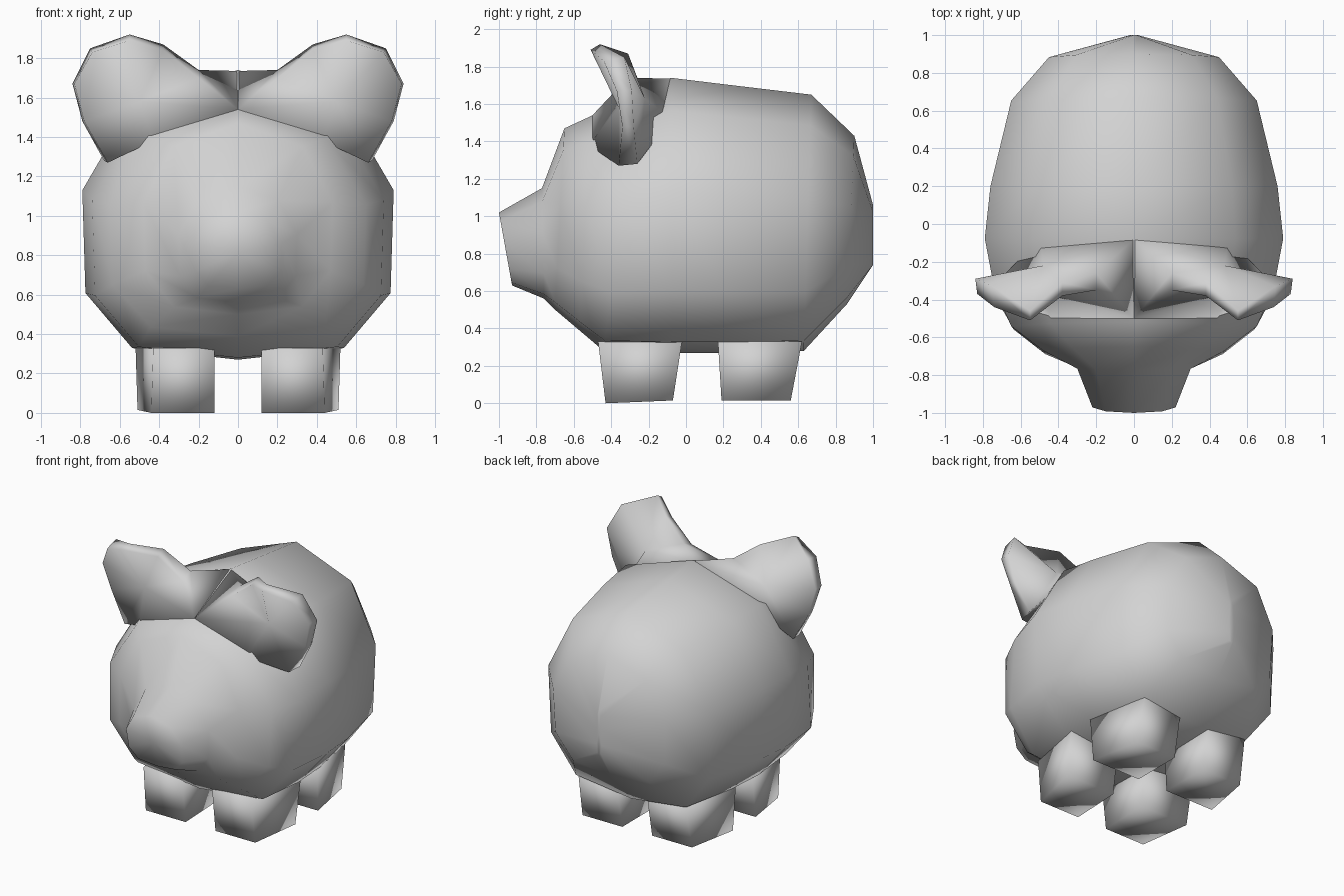
import bpy
import bmesh

cube = bpy.data.objects.get("Cube")
if cube:
    bpy.data.objects.remove(cube, do_unlink=True)

# Single plain material
clay = bpy.data.materials.new("light_grey_clay")
clay.use_nodes = True
GREY = (0.65, 0.65, 0.65, 1)
clay.diffuse_color = GREY
for node in clay.node_tree.nodes:
    if node.type == 'BSDF_PRINCIPLED':
        node.inputs["Base Color"].default_value = GREY


def finish(name, bm):
    """Turn a bmesh into a smooth shaded object."""
    bmesh.ops.recalc_face_normals(bm, faces=bm.faces[:])
    for face in bm.faces:
        face.smooth = True
    mesh = bpy.data.meshes.new(name)
    bm.to_mesh(mesh)
    bm.free()
    mesh.materials.append(clay)
    obj = bpy.data.objects.new(name, mesh)
    bpy.context.collection.objects.link(obj)


def bridge(bm, a, b):
    """Join two closed rings with quads."""
    n = len(a)
    for i in range(n):
        j = (i + 1) % n
        bm.faces.new((a[i], a[j], b[j], b[i]))


# Body: half cross-section mirrored, lofted from snout to rump
half = [(0, 1), (.68, .76), (1, .17), (.98, -.54), (.68, -.92), (0, -1)]
section = half + [(-x, z) for x, z in half[-2:0:-1]]
# (y top, z top, y bottom, z bottom, half width)
stations = [
    (-1, 1.02, -.93, .63, .22),
    (-.77, 1.15, -.76, .56, .30),
    (-.65, 1.47, -.70, .50, .48),
    (-.52, 1.53, -.57, .39, .65),
    (-.27, 1.65, -.44, .28, .74),
    (-.08, 1.74, -.07, .27, .79),
    (.2, 1.706, .2, .27, .76),
    (.67, 1.65, .63, .28, .65),
    (.9, 1.43, .86, .53, .45),
    (1, 1.06, 1, .74, .02),
]
bm = bmesh.new()
rings = []
for yt, zt, yb, zb, w in stations:
    ring = []
    for x, s in section:
        t = (s + 1) / 2
        ring.append(bm.verts.new((x * w, yb + (yt - yb) * t, zb + (zt - zb) * t)))
    rings.append(ring)
for a, b in zip(rings, rings[1:]):
    bridge(bm, a, b)
caps = [bm.faces.new(rings[0]), bm.faces.new(rings[-1])]
bmesh.ops.poke(bm, faces=caps)
finish("body", bm)

# Ears: front rim and back rim around a dish, meeting in a dip on the crown
front_rim = [(0, -.5, 1.54), (.2, -.35, 1.7), (.38, -.38, 1.84), (.55, -.51, 1.89),
             (.74, -.44, 1.83), (.83, -.37, 1.67), (.78, -.34, 1.48), (.66, -.36, 1.27),
             (.43, -.52, 1.38)]
back_rim = [(0, -.08, 1.735), (.2, -.26, 1.74), (.38, -.31, 1.87), (.55, -.46, 1.92),
            (.75, -.33, 1.85), (.84, -.29, 1.67), (.79, -.28, 1.48), (.68, -.26, 1.28),
            (.5, -.08, 1.52)]
for side, sx in (("left", 1), ("right", -1)):
    bm = bmesh.new()

    def ear_point(p):
        return bm.verts.new((p[0] * sx, p[1], p[2]))

    front = [ear_point(p) for p in front_rim]
    back = [ear_point(p) for p in back_rim]
    bridge(bm, front, back)
    for rim, centre in ((front, (.5, -.36, 1.58)), (back, (.48, -.22, 1.63))):
        hub = ear_point(centre)
        for i in range(len(rim)):
            bm.faces.new((rim[i], rim[(i + 1) % len(rim)], hub))
    finish(side + "_ear", bm)

# Legs: four-sided blocks, wider toward the middle of the body
# (name, end y and z at foot, mid y and z at foot, end y at top, mid y at top)
legs = [("front", (-.43, 0), (-.07, .015), -.47, -.02),
        ("back", (.56, .015), (.19, .015), .62, .17)]
for name, foot_end, foot_mid, top_end, top_mid in legs:
    for side, sx in (("left", 1), ("right", -1)):
        bm = bmesh.new()
        levels = []
        for end, mid, narrow, wide in ((foot_end, foot_mid, .44, .51),
                                       ((top_end, .33), (top_mid, .34), .43, .52)):
            outline = [(.12, end), (narrow, end), (wide, mid), (.12, mid)]
            levels.append([bm.verts.new((x * sx, y, z)) for x, (y, z) in outline])
        bridge(bm, *levels)
        for level in levels:
            bm.faces.new(level)
        finish(side + "_" + name + "_leg", bm)
